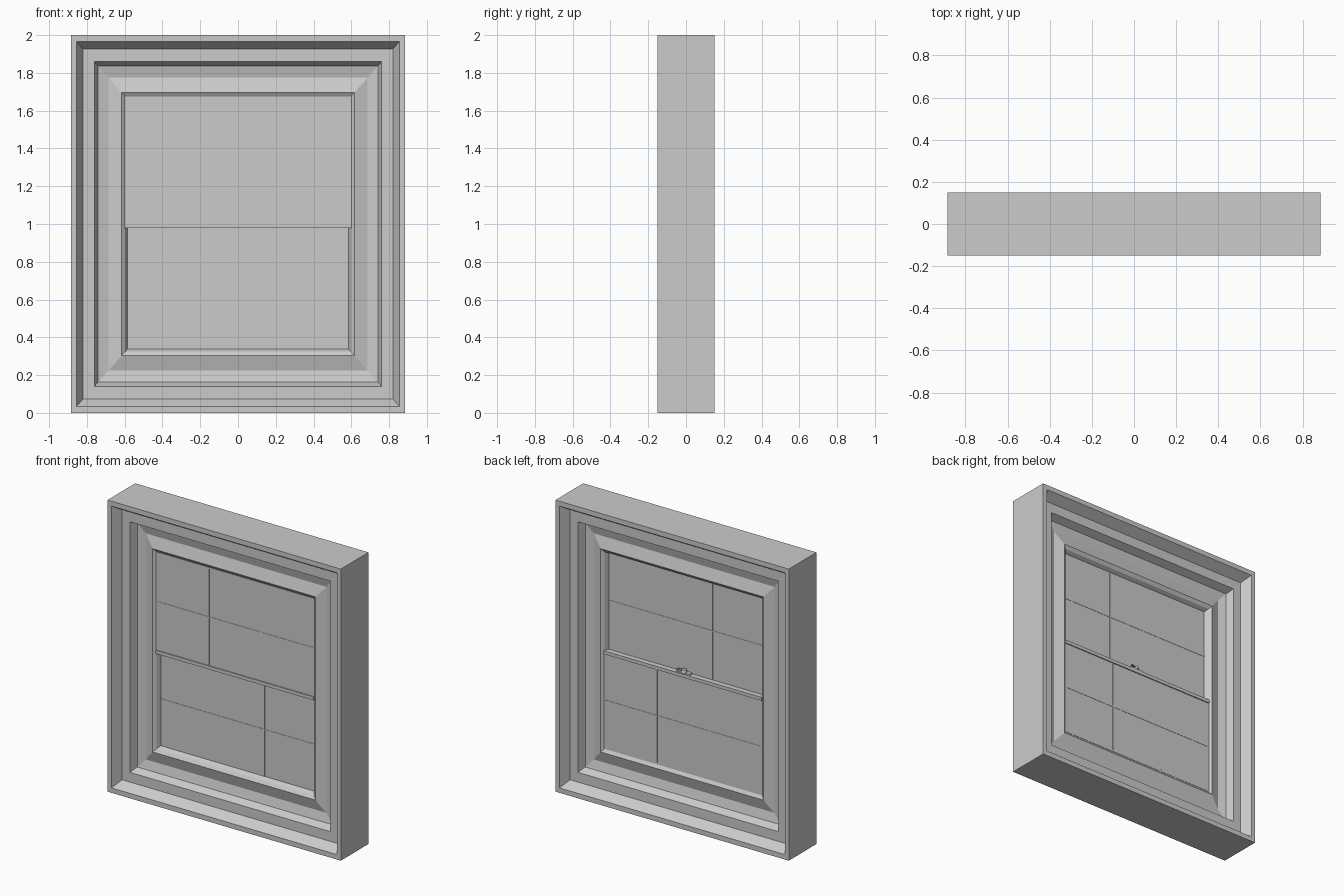
import bpy, bmesh
from math import pi
from mathutils import Matrix

old = bpy.data.objects.get("Cube")
if old:
    bpy.data.objects.remove(old, do_unlink=True)

GREY = (0.6, 0.6, 0.6, 1)
paint = bpy.data.materials.new("light grey paint")
paint.use_nodes = True
paint.diffuse_color = GREY
paint.node_tree.nodes["Principled BSDF"].inputs["Base Color"].default_value = GREY


def finish(name, bm):
    bmesh.ops.recalc_face_normals(bm, faces=bm.faces)
    mesh = bpy.data.meshes.new(name)
    bm.to_mesh(mesh)
    bm.free()
    mesh.materials.append(paint)
    obj = bpy.data.objects.new(name, mesh)
    bpy.context.collection.objects.link(obj)
    return obj


def box(name, x, y, z):
    """Box from (min, max) pairs."""
    bm = bmesh.new()
    bmesh.ops.create_cube(bm, size=1)
    for v in bm.verts:
        for i, (lo, hi) in enumerate((x, y, z)):
            v.co[i] = lo if v.co[i] < 0 else hi
    return finish(name, bm)


# Moulded frame: rectangular rings, each a fraction of the outer size at a depth
HALF_W, HALF_H, HALF_D = 0.885, 1.0, 0.15
front = [(1, 0), (0.966, 0), (0.926, 0.065), (0.859, 0.065), (0.836, 0.115),
         (0.775, 0.13), (0.697, 0.107), (0.675, 0.122), (0.662, 0.148)]
profile = [(s, d - HALF_D) for s, d in front]
profile += [(s, -y) for s, y in reversed(profile)]
bm = bmesh.new()
corners = [(-1, -1), (1, -1), (1, 1), (-1, 1)]
rings = [[bm.verts.new((sx * s * HALF_W, y, HALF_H + sz * s * HALF_H))
          for sx, sz in corners] for s, y in profile]
for i, ring in enumerate(rings):
    after = rings[(i + 1) % len(rings)]
    for j in range(4):
        k = (j + 1) % 4
        bm.faces.new((ring[j], ring[k], after[k], after[j]))
finish("window_frame", bm)

# Sash panels: upper one to the front, lower one to the back
SIDE = 0.6
box("upper_sash", (-SIDE, SIDE), (-0.03, 0), (0.98, 1.675))
box("lower_sash", (-SIDE, SIDE), (0, 0.03), (0.325, 1.0))

# Meeting rails and thin glazing bars on both faces
box("upper_meeting_rail", (-SIDE, SIDE), (-0.037, -0.028), (0.98, 1.003))
box("lower_meeting_rail", (-SIDE, SIDE), (0.028, 0.037), (0.977, 1.0))
BAR = 0.004
for label, y, low, high in (("upper", (-0.032, 0.002), 1.003, 1.665),
                            ("lower", (-0.002, 0.032), 0.338, 0.977)):
    mid = (low + high) / 2
    box(label + "_cross_bar", (-0.59, 0.59), y, (mid - BAR, mid + BAR))
    for side, x in (("right", -0.2), ("left", 0.2)):
        box(f"{label}_{side}_bar", (x - BAR, x + BAR), y, (low, high))

# Sash lock on the ledge of the lower sash
box("lock_base", (-0.05, 0.05), (0.003, 0.033), (1.0, 1.009))
bm = bmesh.new()
bmesh.ops.create_cone(bm, cap_ends=True, segments=16, radius1=0.02, radius2=0.015,
                      depth=0.02, matrix=Matrix.Translation((0, 0.02, 1.017)))
finish("lock_hub", bm)
lever = box("lock_lever", (0, 0.05), (-0.006, 0.006), (0, 0.008))
lever.location = (0, 0.02, 1.018)
lever.rotation_euler.z = pi / 12
